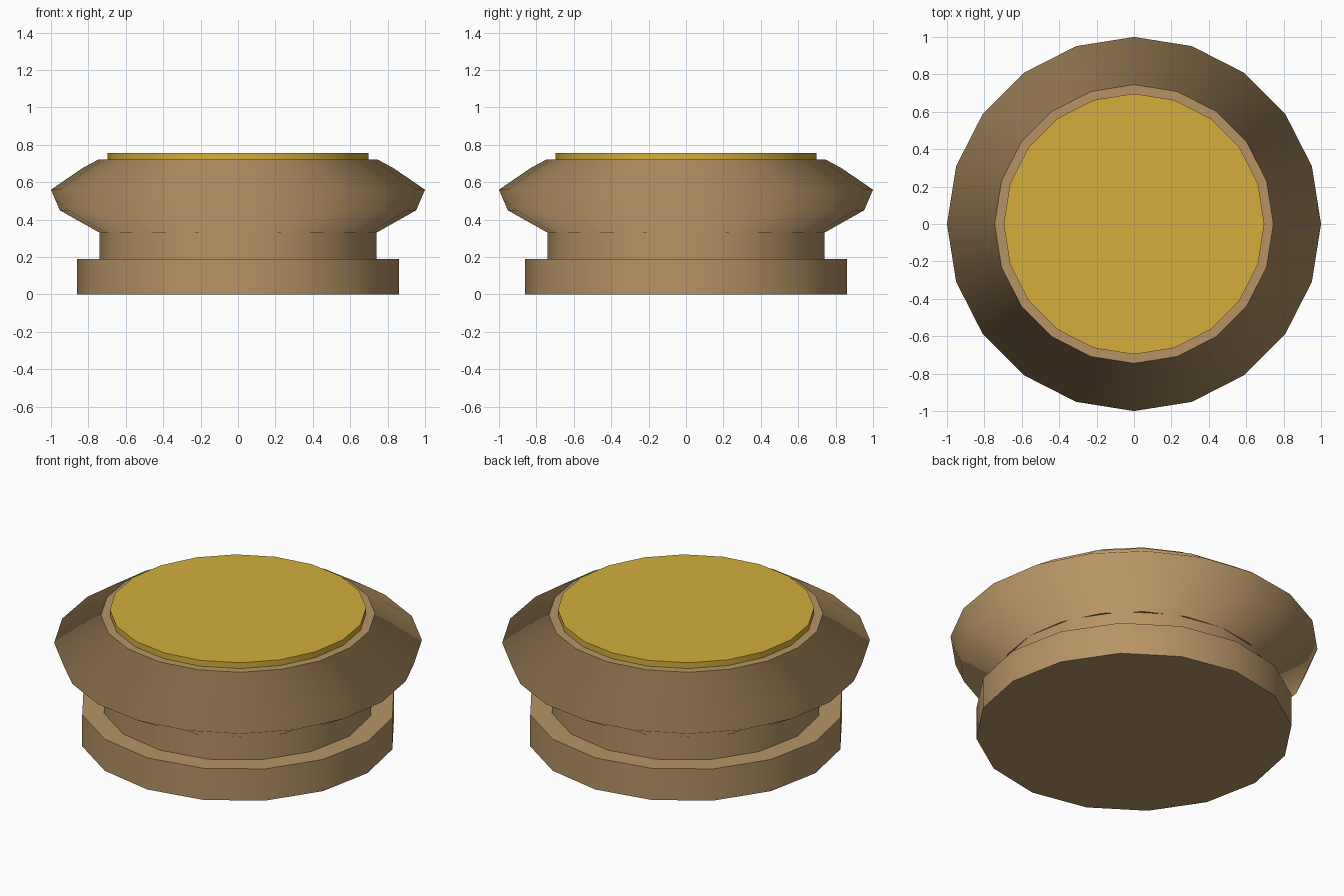
import bpy, math
from mathutils import Vector

if "Cube" in bpy.data.objects:
    bpy.data.objects.remove(bpy.data.objects["Cube"])


def material(name, rgb):
    m = bpy.data.materials.new(name)
    m.diffuse_color = (*rgb, 1.0)
    m.use_nodes = True
    m.node_tree.nodes["Principled BSDF"].inputs["Base Color"].default_value = m.diffuse_color
    return m


def lathe(name, profile, sides, mat):
    """Closed solid of revolution; flat caps, smooth sides with radial normals."""
    verts, faces = [], []
    for r, z in profile:
        for i in range(sides):
            a = 2 * math.pi * i / sides
            verts.append((r * math.cos(a), r * math.sin(a), z))
    for k in range(len(profile) - 1):
        for i in range(sides):
            j = (i + 1) % sides
            a, b = k * sides, (k + 1) * sides
            faces.append((a + i, a + j, b + j, b + i))
    top = (len(profile) - 1) * sides
    faces.append(tuple(reversed(range(sides))))
    faces.append(tuple(range(top, top + sides)))
    mesh = bpy.data.meshes.new(name)
    mesh.from_pydata(verts, [], faces)
    mesh.update()
    mesh.materials.append(mat)
    normals = [None] * len(mesh.loops)
    for p in mesh.polygons:
        p.use_smooth = True
        for li in p.loop_indices:
            co = mesh.vertices[mesh.loops[li].vertex_index].co
            if abs(p.normal.z) > 0.99:
                normals[li] = p.normal.copy()
            else:
                normals[li] = Vector((co.x, co.y, 0)).normalized()
    mesh.normals_split_custom_set(normals)
    obj = bpy.data.objects.new(name, mesh)
    bpy.context.collection.objects.link(obj)
    return obj


brown = material("warm brown", (0.474, 0.296, 0.130))
gold = material("gold", (0.658, 0.429, 0.045))

# Foot disc and narrower neck
lathe("base", [(0.86, 0.0), (0.86, 0.19)], 16, brown)
lathe("neck", [(0.74, 0.18), (0.74, 0.72)], 16, brown)

# Flared collar
lathe("collar", [(0.74, 0.33), (0.953, 0.45), (1.0, 0.56),
                 (0.83, 0.676), (0.745, 0.722)], 20, brown)

# Gold plate on top
lathe("top_plate", [(0.697, 0.70), (0.697, 0.757)], 20, gold)
